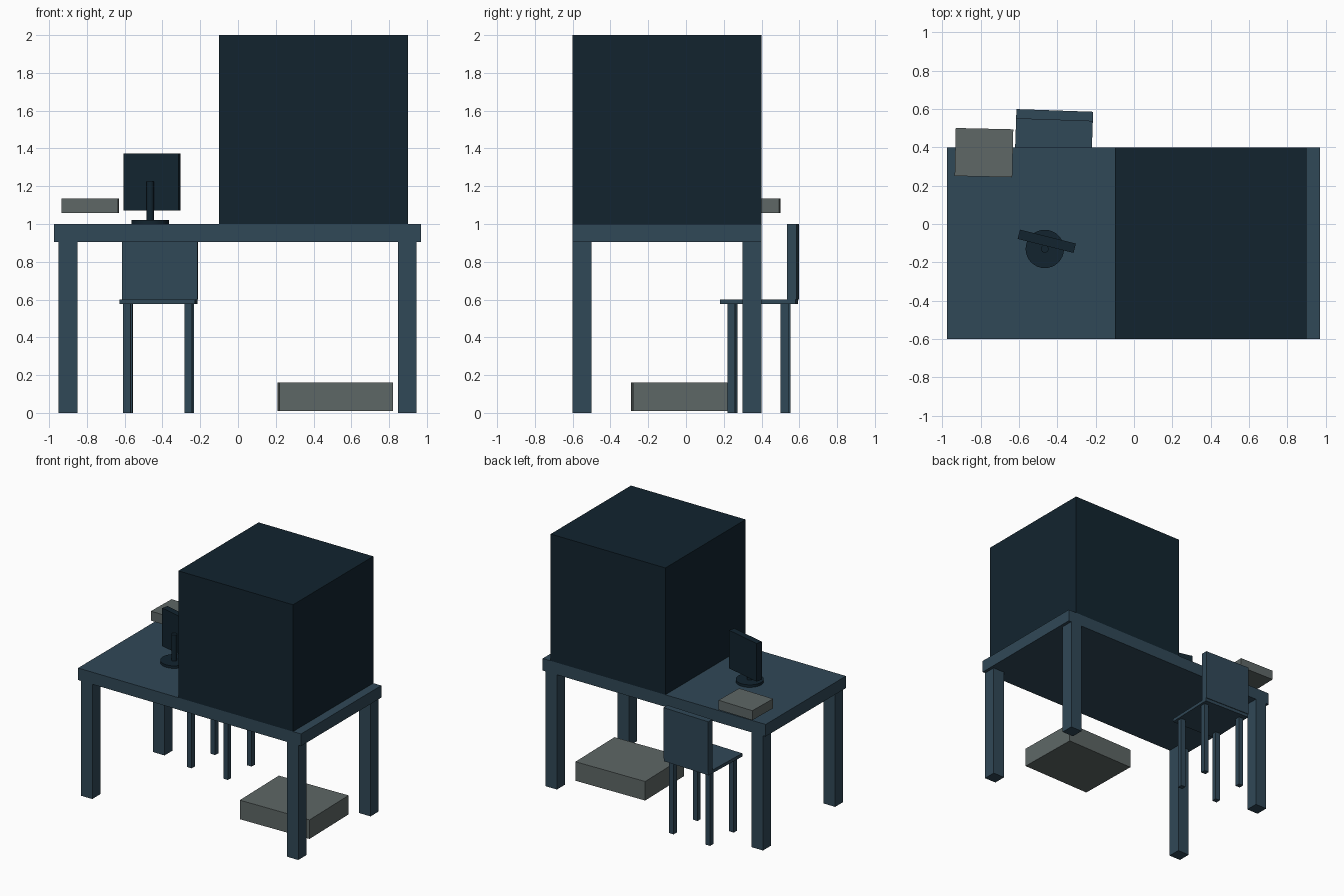
import bpy
from math import radians
from mathutils import Matrix, Vector

if "Cube" in bpy.data.objects:
    bpy.data.objects.remove(bpy.data.objects["Cube"])


def material(name, rgb):
    m = bpy.data.materials.new(name)
    lin = [(c / 255 / 12.92) if c < 11 else ((c / 255 + 0.055) / 1.055) ** 2.4 for c in rgb]
    m.diffuse_color = (*lin, 1)
    m.use_nodes = True
    m.node_tree.nodes["Principled BSDF"].inputs["Base Color"].default_value = m.diffuse_color
    return m


dark = material("dark_navy", (18, 36, 47))
slate = material("slate_blue", (48, 72, 87))
grey = material("warm_grey", (94, 103, 102))


def box(name, centre, size, mat, turn=0, pivot=(0, 0, 0)):
    """Box at centre (relative to pivot), turned about z around the pivot."""
    rot = Matrix.Rotation(radians(turn), 4, 'Z')
    bpy.ops.mesh.primitive_cube_add(size=1)
    ob = bpy.context.object
    ob.name = name
    ob.location = Vector(pivot) + rot @ Vector(centre)
    ob.rotation_euler.z = radians(turn)
    ob.scale = size
    ob.data.materials.append(mat)
    return ob


def cylinder(name, x, y, z0, z1, radius, mat):
    bpy.ops.mesh.primitive_cylinder_add(vertices=32, radius=radius, depth=z1 - z0,
                                        location=(x, y, (z0 + z1) / 2))
    ob = bpy.context.object
    ob.name = name
    ob.data.materials.append(mat)
    bpy.ops.object.shade_smooth_by_angle()
    return ob


SIDES = [(sx, sy) for sx in (-1, 1) for sy in (-1, 1)]


def label(sx, sy):
    return ("front" if sy < 0 else "back") + ("_left" if sx < 0 else "_right")


# Desk: slab and four legs
desk = (-0.0025, -0.1, 0)
box("desk_top", (0, 0, 0.9525), (1.945, 1.0, 0.095), slate, pivot=desk)
for sx, sy in SIDES:
    box(f"desk_leg_{label(sx, sy)}", (sx * 0.8985, sy * 0.45, 0.4525),
        (0.1, 0.1, 0.905), slate, pivot=desk)

# Large cube on the desk
box("large_cube", (0.4, -0.1, 1.5), (1, 1, 1), dark)

# Monitor: round foot, post and turned screen
cylinder("monitor_foot", -0.465, -0.13, 1.0, 1.02, 0.1, dark)
cylinder("monitor_post", -0.465, -0.13, 1.02, 1.225, 0.02, dark)
box("monitor_screen", (0, 0, 0), (0.3, 0.05, 0.3), dark, -14, (-0.455, -0.09, 1.222))

# Chair: seat, backrest and four legs, turned slightly
chair, turn = (-0.42, 0.387, 0), -2
box("chair_seat", (0, 0, 0.588), (0.4, 0.4, 0.025), slate, turn, chair)
box("chair_back", (0, 0.18, 0.8), (0.4, 0.05, 0.4), slate, turn, chair)
for sx, sy in SIDES:
    box(f"chair_leg_{label(sx, sy)}", (sx * 0.1625, sy * 0.141, 0.288),
        (0.04, 0.04, 0.576), slate, turn, chair)

# Loose boxes: one under the desk, one above its corner
box("floor_box", (0, 0, 0), (0.6, 0.5, 0.15), grey, 1.1, (0.515, -0.036, 0.085))
box("small_box", (0, 0, 0), (0.3, 0.25, 0.075), grey, -1.3, (-0.782, 0.372, 1.097))
